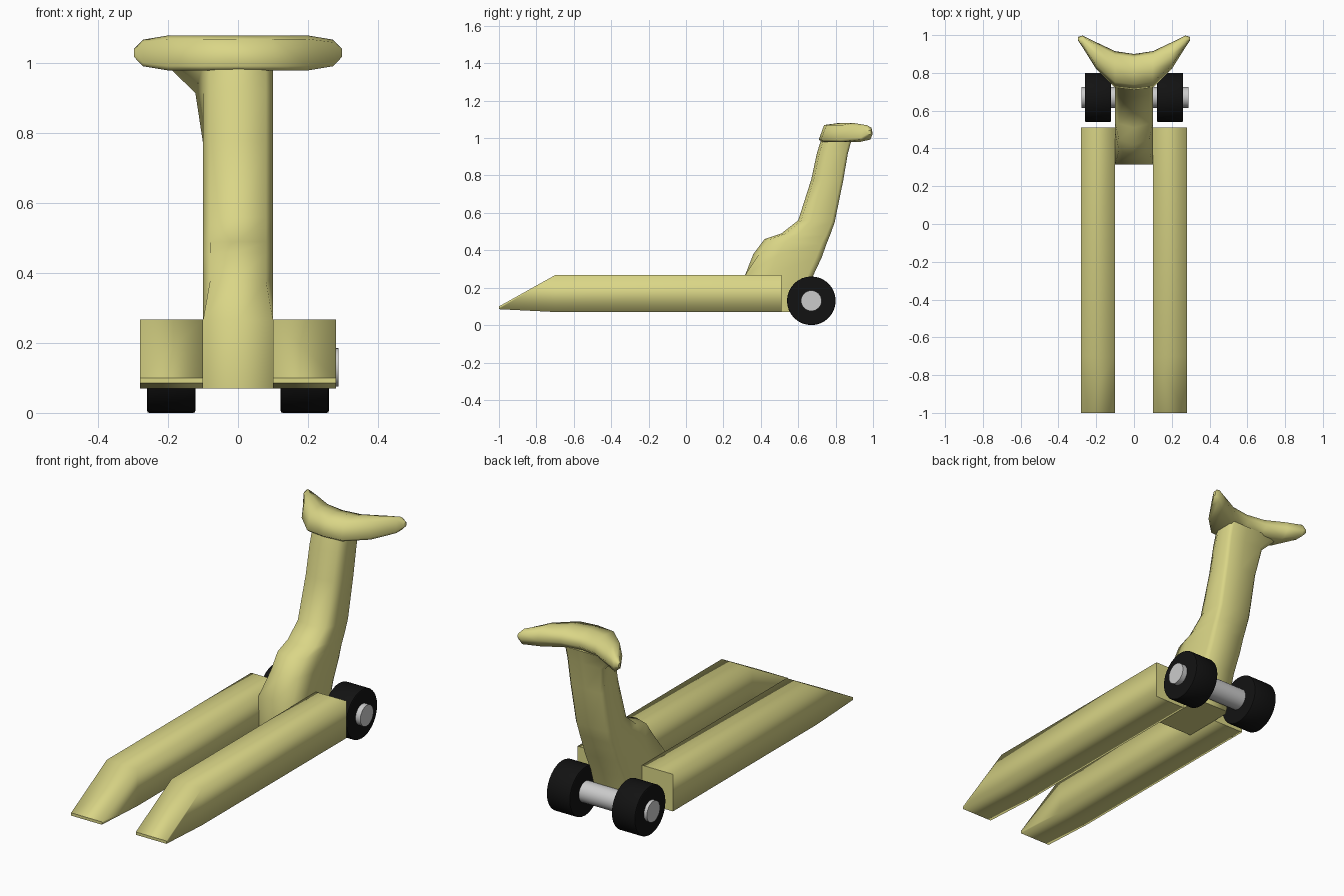
import bpy, bmesh, math
from mathutils import Matrix

if "Cube" in bpy.data.objects:
    bpy.data.objects.remove(bpy.data.objects["Cube"])


def material(name, rgb):
    m = bpy.data.materials.new(name)
    m.diffuse_color = (*rgb, 1)
    m.use_nodes = True
    m.node_tree.nodes["Principled BSDF"].inputs["Base Color"].default_value = m.diffuse_color
    return m


YELLOW = material("yellow", (0.70, 0.67, 0.24))
BLACK = material("rubber", (0.006, 0.006, 0.006))


def finish(bm, name, mat=None):
    bmesh.ops.recalc_face_normals(bm, faces=bm.faces)
    me = bpy.data.meshes.new(name)
    bm.to_mesh(me)
    bm.free()
    if mat:
        me.materials.append(mat)
    ob = bpy.data.objects.new(name, me)
    bpy.context.collection.objects.link(ob)
    return ob


def loft(name, rings, mat):
    """Skin a list of equal-length rings; smooth sides, flat caps."""
    bm = bmesh.new()
    vs = [[bm.verts.new(p) for p in r] for r in rings]
    n = len(rings[0])
    for a, b in zip(vs, vs[1:]):
        for i in range(n):
            j = (i + 1) % n
            bm.faces.new((a[i], a[j], b[j], b[i])).smooth = True
    bm.faces.new(vs[0])
    bm.faces.new(vs[-1])
    return finish(bm, name, mat)


def cylinder(name, x0, x1, y, z, r, mat=None, bevel=0.0):
    bm = bmesh.new()
    place = Matrix.Translation(((x0 + x1) / 2, y, z)) @ Matrix.Rotation(math.pi / 2, 4, 'Y')
    bmesh.ops.create_cone(bm, cap_ends=True, segments=32, radius1=r, radius2=r,
                          depth=x1 - x0, matrix=place)
    for f in bm.faces:
        f.smooth = len(f.verts) == 4
    if bevel:
        rims = [e for e in bm.edges if any(len(f.verts) > 4 for f in e.link_faces)]
        bmesh.ops.bevel(bm, geom=rims, offset=bevel, segments=2, profile=0.5, affect='EDGES')
    return finish(bm, name, mat)


# Forks: box beams with wedge tips
FORK = [(-1.0, 0.085, 0.10), (-0.70, 0.07, 0.267), (0.51, 0.07, 0.267)]
for side, s in (("left", -1), ("right", 1)):
    loft(side + "_fork",
         [[(s * 0.10, y, lo), (s * 0.28, y, lo), (s * 0.28, y, hi), (s * 0.10, y, hi)]
          for y, lo, hi in FORK], YELLOW)

# Body and neck: front point (y, z), back point (y, z), front rounding, left flare
NECK = [
    (0.32, 0.07, 0.62, 0.07, 0, 1), (0.315, 0.265, 0.68, 0.265, 0, 1),
    (0.36, 0.38, 0.725, 0.36, 1, 1), (0.42, 0.46, 0.75, 0.43, 1, 1),
    (0.51, 0.49, 0.77, 0.48, 1, 1), (0.60, 0.56, 0.795, 0.55, 1, 1),
    (0.67, 0.78, 0.84, 0.77, 1, 1), (0.70, 0.92, 0.865, 0.915, 1, 1.22),
    (0.725, 1.0, 0.885, 0.99, 1, 2.0),
]


def neck_ring(yf, zf, yb, zb, rnd, flare):
    half = [(0, 0), (0.10 - 0.02 * rnd, 0.08 * rnd), (0.10, 0.35), (0.10, 0.92), (0.085, 1)]
    pts = half + [(0, 1)] + [(-x, t) for x, t in reversed(half[1:])]
    return [(x * (flare if x < 0 and t > 0.5 else 1), yf + (yb - yf) * t, zf + (zb - zf) * t)
            for x, t in pts]


loft("body_and_neck", [neck_ring(*r) for r in NECK], YELLOW)

# Handle: crescent bar; x, front y, back y, half height
HALF = [(0.0, 0.71, 0.90, 0.05), (0.10, 0.722, 0.915, 0.05), (0.20, 0.82, 0.962, 0.05),
        (0.272, 0.935, 0.998, 0.038), (0.297, 0.972, 0.99, 0.012)]
SECTION = [(-1, -0.75), (-0.85, -1), (0.6, -1), (1, -0.2), (0.8, 0.65), (0.1, 1), (-0.7, 0.8)]
stations = [(-x, f, b, h) for x, f, b, h in reversed(HALF[1:])] + HALF
loft("handle",
     [[(x, (f + b) / 2 + (b - f) / 2 * u, 1.03 + h * v) for u, v in SECTION]
      for x, f, b, h in stations], YELLOW)

# Wheels and axle
for side, x0 in (("left", -0.26), ("right", 0.122)):
    cylinder(side + "_wheel", x0, x0 + 0.138, 0.67, 0.13, 0.13, BLACK, 0.006)
cylinder("axle", -0.278, 0.288, 0.67, 0.13, 0.055)
